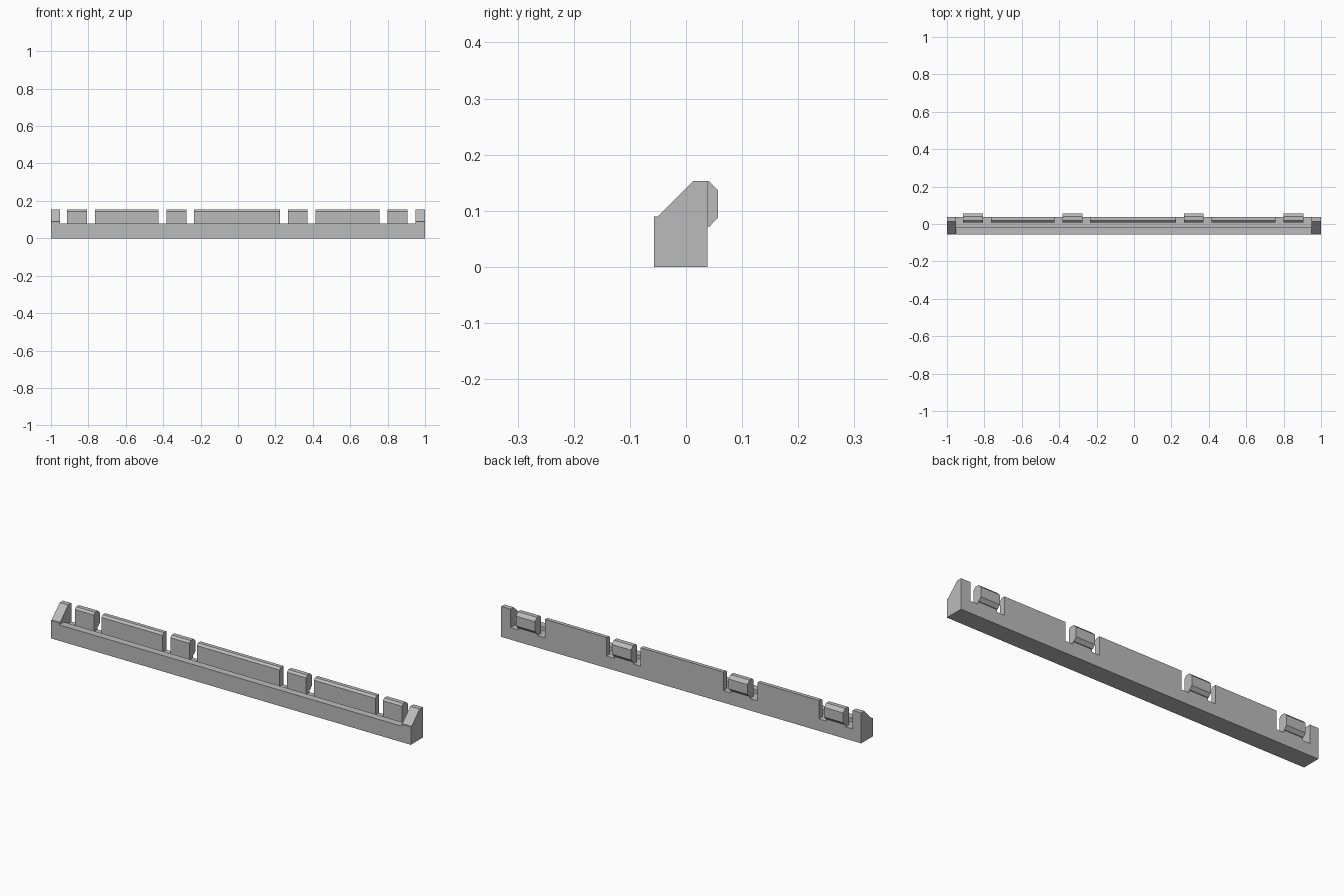
import bpy
import bmesh

cube = bpy.data.objects.get("Cube")
if cube:
    bpy.data.objects.remove(cube, do_unlink=True)

grey = bpy.data.materials.new("plain grey")
grey.use_nodes = True
grey.diffuse_color = (0.5, 0.5, 0.5, 1)
grey.node_tree.nodes["Principled BSDF"].inputs["Base Color"].default_value = (0.5, 0.5, 0.5, 1)

FRONT, BACK, TOP = -0.057, 0.038, 0.153
FLOOR, LIP = 0.06, 0.08


def extrude(name, profile, x0, x1):
    """Extrude a (y, z) outline along x."""
    bm = bmesh.new()
    face = bm.faces.new([bm.verts.new((x0, y, z)) for y, z in profile])
    new = bmesh.ops.extrude_face_region(bm, geom=[face])["geom"]
    verts = [v for v in new if isinstance(v, bmesh.types.BMVert)]
    bmesh.ops.translate(bm, vec=(x1 - x0, 0, 0), verts=verts)
    bmesh.ops.recalc_face_normals(bm, faces=bm.faces)
    mesh = bpy.data.meshes.new(name)
    bm.to_mesh(mesh)
    bm.free()
    mesh.materials.append(grey)
    obj = bpy.data.objects.new(name, mesh)
    bpy.context.collection.objects.link(obj)
    return obj


# Base rail with a raised front lip
base = [(FRONT, 0), (BACK, 0), (BACK, FLOOR), (-0.02, FLOOR), (-0.02, LIP), (FRONT, LIP)]
extrude("base_rail", base, -0.955, 0.955)

# Sloped end caps
cap = [(FRONT, 0), (BACK, 0), (BACK, TOP), (0.013, TOP), (-0.05, 0.09), (FRONT, 0.09)]
extrude("right_end_cap", cap, -1, -0.953)
extrude("left_end_cap", cap, 0.948, 1)

# Back wall sections with a chamfered front edge
wall = [(0.009, FLOOR), (BACK, FLOOR), (BACK, TOP), (0.019, TOP), (0.009, 0.143)]
for name, x0, x1 in [("right", -0.765, -0.425), ("middle", -0.235, 0.225), ("left", 0.415, 0.757)]:
    extrude(name + "_back_wall", wall, x0, x1)

# Snap clips with a hook on the back
clip = [(0.009, FLOOR), (BACK, FLOOR), (BACK, 0.072), (0.042, 0.072), (0.057, 0.088),
        (0.057, 0.137), (0.041, TOP), (0.019, TOP), (0.009, 0.143)]
for name, x0 in [("outer_right", -0.913), ("inner_right", -0.382),
                 ("inner_left", 0.266), ("outer_left", 0.799)]:
    extrude(name + "_clip", clip, x0, x0 + 0.106)
